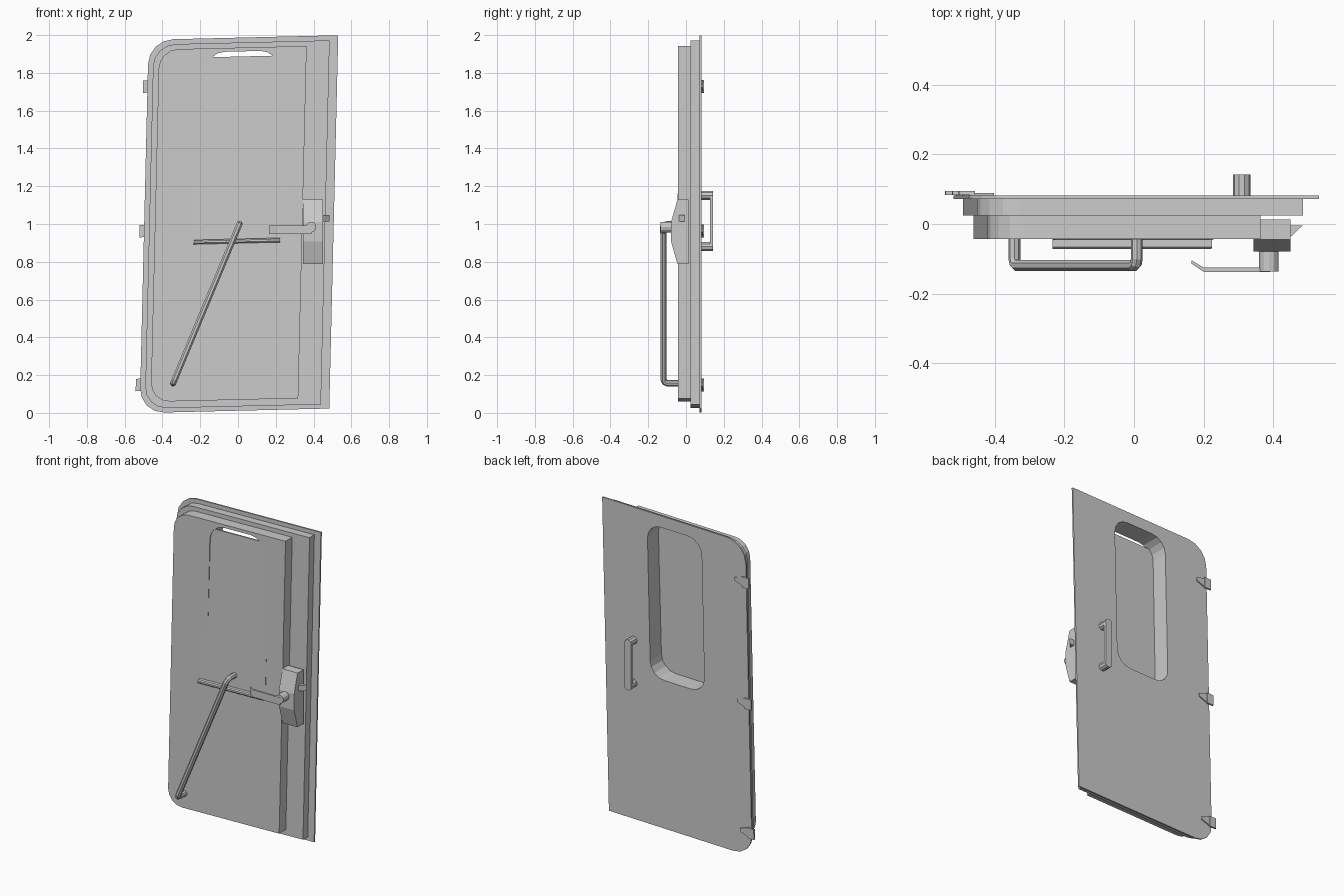
import bpy, bmesh, math
from mathutils import Vector

if "Cube" in bpy.data.objects:
    bpy.data.objects.remove(bpy.data.objects["Cube"])

K = 0.024  # lean of the door frame


def lean(v):
    return Vector((v.x + K * (v.z - 1), v.y, v.z + K * v.x))


def finish(name, bm, leaned=True):
    if leaned:
        for v in bm.verts:
            v.co = lean(v.co.copy())
    bmesh.ops.recalc_face_normals(bm, faces=bm.faces)
    me = bpy.data.meshes.new(name)
    bm.to_mesh(me)
    bm.free()
    ob = bpy.data.objects.new(name, me)
    bpy.context.collection.objects.link(ob)
    return ob


def prism(name, pts, a, b, axis='y', leaned=True):
    """Extrude a 2D outline from a to b along one axis."""
    place = {'y': lambda p, t: (p[0], t, p[1]),
             'x': lambda p, t: (t, p[0], p[1]),
             'z': lambda p, t: (p[0], p[1], t)}[axis]
    bm = bmesh.new()
    r0 = [bm.verts.new(place(p, a)) for p in pts]
    r1 = [bm.verts.new(place(p, b)) for p in pts]
    bm.faces.new(r0)
    bm.faces.new(r1[::-1])
    n = len(pts)
    for i in range(n):
        j = (i + 1) % n
        bm.faces.new((r0[i], r1[i], r1[j], r0[j]))
    return finish(name, bm, leaned)


def rounded(x0, x1, z0, z1, rl, rr, seg=4):
    """Rectangle with separate left and right corner radii."""
    pts = []
    for cx, cz, r, start in ((x1, z1, rr, 0), (x0, z1, rl, 90),
                             (x0, z0, rl, 180), (x1, z0, rr, 270)):
        if r == 0:
            pts.append((cx, cz))
            continue
        ox = cx - r if cx == x1 else cx + r
        oz = cz - r if cz == z1 else cz + r
        for i in range(seg + 1):
            t = math.radians(start + 90 * i / seg)
            pts.append((ox + r * math.cos(t), oz + r * math.sin(t)))
    return pts


def box(x0, x1, y0, y1):
    return [(x0, y0), (x1, y0), (x1, y1), (x0, y1)]


def circle(cx, cz, r, n=12):
    return [(cx + r * math.cos(2 * math.pi * i / n),
             cz + r * math.sin(2 * math.pi * i / n)) for i in range(n)]


def tube(name, path, r, sides=8):
    """Sweep a round section along a planar bent path."""
    path = [Vector(p) for p in path]
    normal = (path[1] - path[0]).cross(path[-1] - path[0]).normalized()
    bm = bmesh.new()
    rings = []
    for i, p in enumerate(path):
        d = (path[min(i + 1, len(path) - 1)] - path[max(i - 1, 0)]).normalized()
        side = d.cross(normal)
        rings.append([bm.verts.new(p + r * (math.cos(t) * normal + math.sin(t) * side))
                      for t in (2 * math.pi * (k + 0.5) / sides for k in range(sides))])
    for a, b in zip(rings, rings[1:]):
        for k in range(sides):
            m = (k + 1) % sides
            bm.faces.new((a[k], a[m], b[m], b[k]))
    bm.faces.new(rings[0])
    bm.faces.new(rings[-1])
    ob = finish(name, bm, False)
    ob.data.polygons.foreach_set('use_smooth', [False] * len(ob.data.polygons))
    return ob


# stepped door leaf: thin outer skin and two inner layers, with a window cut through
layers = [
    prism('outer_skin', rounded(-0.497, 0.507, 0.011, 1.987, 0.13, 0), 0.072, 0.082),
    prism('middle_layer', rounded(-0.47, 0.462, 0.034, 1.961, 0.115, 0), 0.024, 0.072),
    prism('inner_layer', rounded(-0.44, 0.341, 0.069, 1.934, 0.10, 0), -0.043, 0.024)]
cutter = prism('window_cutter', rounded(-0.187, 0.193, 0.95, 1.914, 0.095, 0.095), -0.2, 0.2)
for ob in layers:
    mod = ob.modifiers.new('window', 'BOOLEAN')
    mod.object, mod.operation, mod.solver = cutter, 'DIFFERENCE', 'EXACT'
    bpy.context.view_layer.objects.active = ob
    bpy.ops.object.modifier_apply(modifier=mod.name)
bpy.data.objects.remove(cutter, do_unlink=True)

# sliding window blind, slightly tilted, with pull bar
prism('window_blind', [(-0.046, 0.90), (-0.037, 1.887), (-0.027, 1.887), (-0.032, 0.90)],
      -0.23, 0.225, 'x')
prism('blind_pull_bar', [(-0.04, 0.898), (-0.066, 0.898), (-0.072, 0.905),
                         (-0.072, 0.915), (-0.066, 0.921), (-0.04, 0.921)],
      -0.232, 0.225, 'x')

# diagonal grab rail
top, bot = Vector((0.008, 0, 1.0)), Vector((-0.343, 0, 0.157))
run = (bot - top).normalized()


def bent(p, s):
    return [p + Vector((0, y, 0)) + run * s * d
            for y, d in ((-0.04, 0), (-0.10, 0), (-0.113, 0.006), (-0.119, 0.02))]


tube('diagonal_rail', bent(top, 1) + bent(bot, -1)[::-1], 0.017)

# lock case with wedge bolt
prism('lock_case', [(0.013, 1.13), (-0.045, 1.13), (-0.079, 1.01), (-0.079, 0.907),
                    (-0.045, 0.787), (0.013, 0.787)], 0.343, 0.449, 'x', False)
prism('lock_bolt', [(0.44, -0.004), (0.484, -0.004), (0.449, -0.037), (0.44, -0.037)],
      1.013, 1.048, 'z', False)

# inside lever
prism('lever_hub', circle(0.387, 0.973, 0.028), -0.136, -0.07)
prism('lever_arm', [(0.39, -0.125), (0.20, -0.125), (0.165, -0.104), (0.165, -0.114),
                    (0.20, -0.137), (0.39, -0.137)], 0.947, 0.993, 'z', False)

# outside pull handle
for i, z in enumerate((0.88, 1.152)):
    prism(f'pull_handle_post_{i + 1}', circle(0.309, z, 0.025, 10), 0.08, 0.142, 'y', False)
prism('pull_handle_grip', box(0.286, 0.332, 0.88, 1.152), 0.127, 0.142, 'y', False)

# three hinges on the left edge
for i, z in enumerate((0.16, 0.975, 1.74)):
    prism(f'hinge_knuckle_{i + 1}', box(-0.521, -0.475, z - 0.033, z + 0.033), 0.083, 0.094)
    prism(f'hinge_strap_{i + 1}', [(-0.49, z - 0.033), (-0.49, z + 0.033),
                                   (-0.42, z + 0.012), (-0.42, z - 0.008)], 0.08, 0.089)
